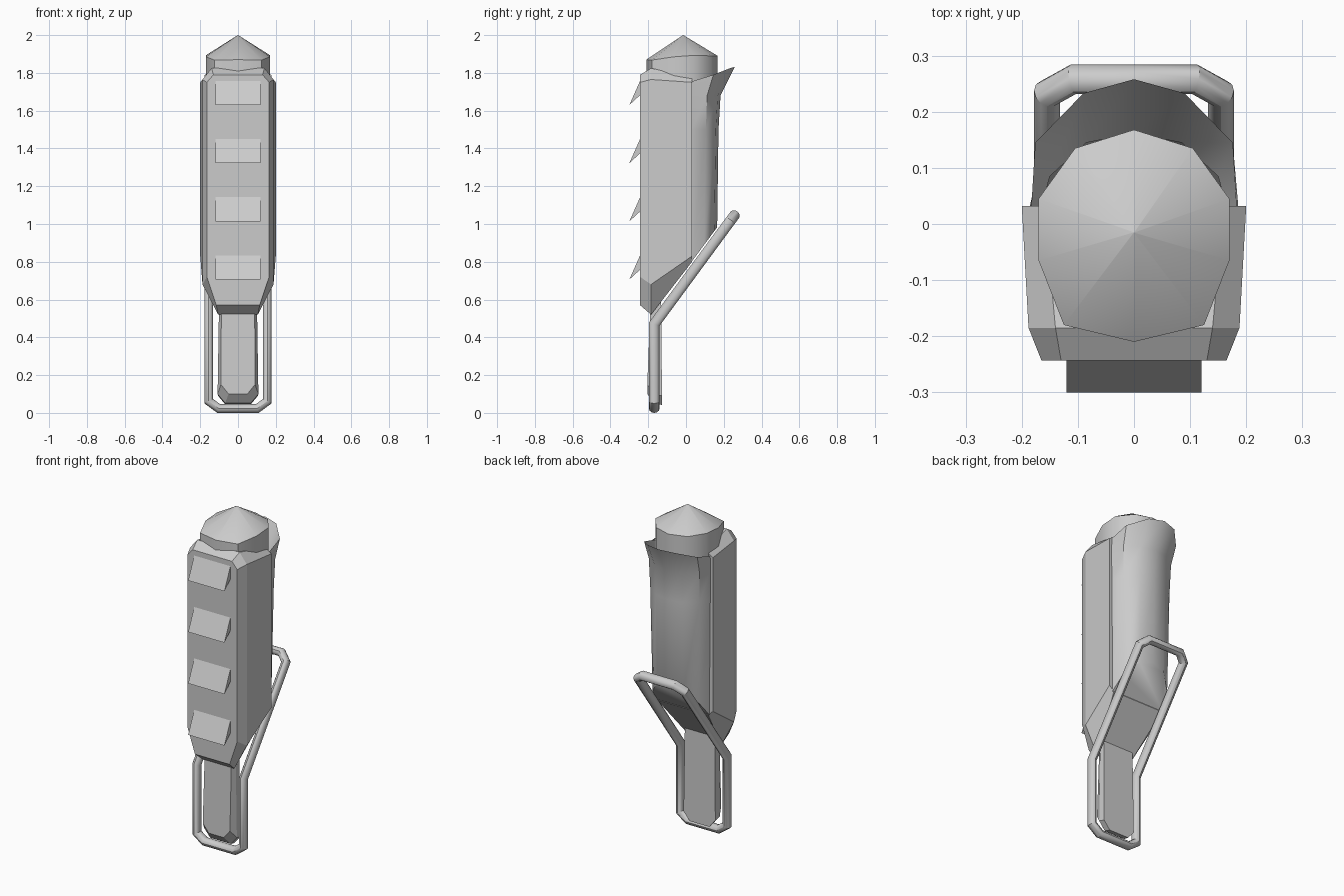
import bpy, bmesh, math
from mathutils import Vector

if "Cube" in bpy.data.objects:
    bpy.data.objects.remove(bpy.data.objects["Cube"])


def full(half):
    """Complete a right-hand half ring by mirroring it in x."""
    return half + [(-x, y, z) for x, y, z in reversed(half) if abs(x) > 1e-6]


def loft(name, rings, closed=True, start=True, end=True, smooth=None, mirror=False):
    bm = bmesh.new()
    rows = [[bm.verts.new(p) for p in r] for r in rings]
    n = len(rows[0])
    for a, b in zip(rows, rows[1:]):
        for i in range(n if closed else n - 1):
            j = (i + 1) % n
            bm.faces.new((a[i], a[j], b[j], b[i]))
    if start:
        bm.faces.new(rows[0])
    if end:
        bm.faces.new(rows[-1])
    bmesh.ops.recalc_face_normals(bm, faces=bm.faces)
    me = bpy.data.meshes.new(name)
    bm.to_mesh(me)
    bm.free()
    ob = bpy.data.objects.new(name, me)
    bpy.context.collection.objects.link(ob)
    if mirror:
        ob.modifiers.new("Mirror", 'MIRROR')
    if smooth:
        bpy.ops.object.select_all(action='DESELECT')
        ob.select_set(True)
        bpy.context.view_layer.objects.active = ob
        bpy.ops.object.shade_smooth_by_angle(angle=math.radians(smooth))
    return ob


def slant(y):
    """Height of the sloping underside."""
    return 0.76 + 1.35 * y


def outline(y, pts):
    return full([(x, y, z) for x, z in pts])


# Front cover: chamfered outline lofted from front to back
loft("front_cover", [
    outline(-0.243, [(0.13, 1.79), (0.165, 1.75), (0.165, 0.72), (0.115, 0.57)]),
    outline(-0.185, [(0.14, 1.825), (0.188, 1.765), (0.188, 0.68), (0.105, 0.52)]),
    outline(0.032, [(0.16, 1.775), (0.20, 1.75), (0.20, 0.83), (0.17, 0.80)]),
])

# Rounded back shell with flared rim and hollow lip
def arc(pts, z):
    return full([(x, y, z(y) if callable(z) else z) for x, y in pts])

rim = full([(0.183, 0.03, 1.755), (0.176, 0.145, 1.79), (0.09, 0.233, 1.825), (0, 0.258, 1.832)])
loft("back_shell", [
    arc([(0.178, 0.03), (0.155, 0.095), (0.085, 0.15), (0, 0.165)], slant),
    arc([(0.184, 0.03), (0.163, 0.105), (0.088, 0.158), (0, 0.172)], 1.50),
    arc([(0.186, 0.03), (0.168, 0.112), (0.09, 0.168), (0, 0.183)], 1.68),
    rim,
    arc([(0.165, 0.03), (0.15, 0.085), (0.085, 0.145), (0, 0.162)], 1.68),
], closed=False, end=False, smooth=40)

# Core with low conical top
cap = [(0, 0.168, 1.89), (0.105, 0.135, 1.89), (0.17, 0.045, 1.893),
       (0.17, -0.065, 1.885), (0.125, -0.18, 1.868), (0, -0.21, 1.87)]
loft("core_cap", [
    full([(x, y, 1.65) for x, y, z in cap]),
    full(cap),
    full([(x * 0.005, -0.015 + y * 0.005, 2.0) for x, y, z in cap]),
], smooth=42)

# Four wedge fins down the front
for i in range(4):
    z = 1.63 - 0.308 * i
    prof = [(-0.30, z), (-0.24, z + 0.135), (-0.24, z + 0.055)]
    loft("front_fin_%d" % (i + 1),
         [[(x, y, h) for y, h in prof] for x in (-0.12, 0.12)])

# Handle below the cover
loft("handle", [
    full([(0.088, -0.187, 0.60), (0.09, -0.205, 0.15), (0.05, -0.205, 0.10)]),
    full([(0.10, -0.165, 0.60), (0.108, -0.165, 0.10), (0.068, -0.165, 0.052)]),
    full([(0.10, -0.132, 0.60), (0.105, -0.127, 0.09), (0.065, -0.127, 0.042)]),
])

# Bent tube loop: mitred half sweep, mirrored
path = [Vector(p) for p in [
    (0, -0.168, 0.023), (0.102, -0.168, 0.023), (0.155, -0.168, 0.062), (0.155, -0.168, 0.47),
    (0.155, 0.232, 1.013), (0.108, 0.258, 1.048), (0, 0.258, 1.048)]]
N = 12
ring = [path[0] + Vector((0, 0.028 * math.cos(a), 0.023 * math.sin(a)))
        for a in (2 * math.pi * k / N for k in range(N))]
rings = [ring]
for k in range(1, len(path)):
    d = (path[k] - path[k - 1]).normalized()
    out = (path[k + 1] - path[k]).normalized() if k + 1 < len(path) else d
    nrm = d + out
    ring = [p + d * ((path[k] - p).dot(nrm) / d.dot(nrm)) for p in ring]
    rings.append(ring)
loft("tube_loop", rings, start=False, end=False, smooth=35, mirror=True)
